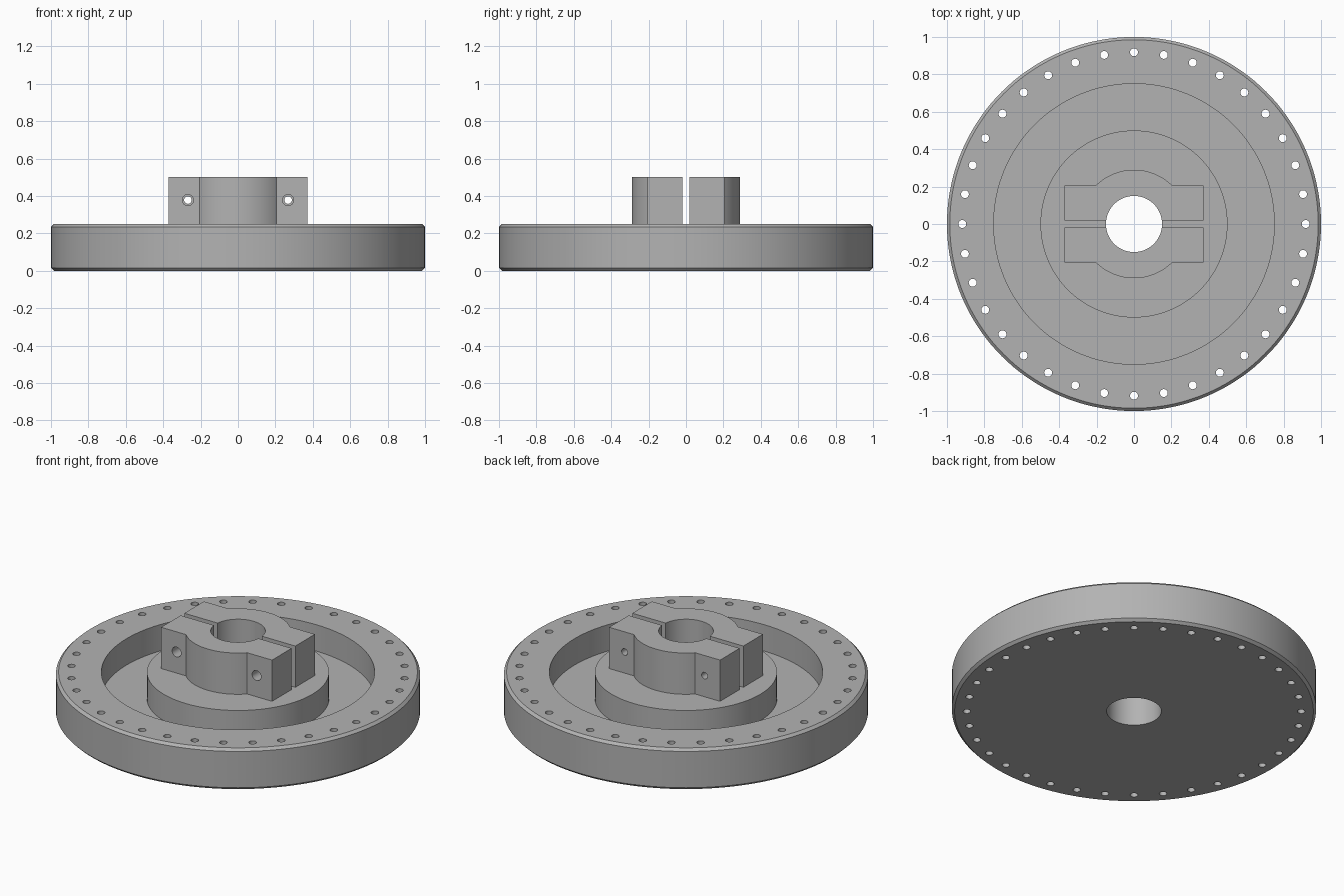
import bpy, bmesh
from math import sin, cos, asin, pi, radians
from mathutils import Matrix, Vector

cube = bpy.data.objects.get("Cube")
if cube:
    bpy.data.objects.remove(cube, do_unlink=True)

RIM_TOP = 0.25
CLAMP_TOP = 0.5
BORE = 0.15
GAP = 0.0175

metal = bpy.data.materials.new("plain grey metal")
metal.use_nodes = True
metal.diffuse_color = (0.45, 0.45, 0.45, 1)
metal.node_tree.nodes["Principled BSDF"].inputs["Base Color"].default_value = metal.diffuse_color


def make_object(name, bm):
    bmesh.ops.recalc_face_normals(bm, faces=bm.faces)
    mesh = bpy.data.meshes.new(name)
    bm.to_mesh(mesh)
    bm.free()
    obj = bpy.data.objects.new(name, mesh)
    mesh.materials.append(metal)
    bpy.context.collection.objects.link(obj)
    return obj


def add_rod(bm, radius, depth, matrix):
    bmesh.ops.create_cone(bm, cap_ends=True, segments=32, radius1=radius,
                          radius2=radius, depth=depth, matrix=matrix)


def drill(obj, cutter_bm):
    """Cut the holes, remove the cutter and shade the curved walls smooth."""
    cutter = make_object("hole_cutter", cutter_bm)
    cutter.hide_render = True
    mod = obj.modifiers.new("holes", "BOOLEAN")
    mod.object = cutter
    mod.operation = "DIFFERENCE"
    mod.solver = "EXACT"
    bpy.ops.object.select_all(action="DESELECT")
    obj.select_set(True)
    bpy.context.view_layer.objects.active = obj
    bpy.ops.object.modifier_apply(modifier=mod.name)
    bpy.data.objects.remove(cutter, do_unlink=True)
    bpy.ops.object.shade_smooth_by_angle(angle=radians(30))


# Turned wheel: bore, raised hub, annular recess and chamfered rim
chamfer = 0.015
floor = 0.09
profile = [(BORE, 0), (1 - chamfer, 0), (1, chamfer), (1, RIM_TOP - chamfer),
           (1 - chamfer, RIM_TOP), (0.75, RIM_TOP), (0.75, floor),
           (0.5, floor), (0.5, RIM_TOP), (BORE, RIM_TOP)]
bm = bmesh.new()
ring = [bm.verts.new((r, 0, z)) for r, z in profile]
edges = [bm.edges.new((v, ring[i - 1])) for i, v in enumerate(ring)]
bmesh.ops.spin(bm, geom=ring + edges, cent=(0, 0, 0), axis=(0, 0, 1),
               angle=2 * pi, steps=144, use_merge=True)
bmesh.ops.remove_doubles(bm, verts=bm.verts, dist=0.0001)
wheel = make_object("wheel_disc", bm)

# Circle of through holes in the rim
cutters = bmesh.new()
for i in range(36):
    a = radians(10 * i)
    add_rod(cutters, 0.021, 1, Matrix.Translation((0.918 * cos(a), 0.918 * sin(a), 0.1)))
drill(wheel, cutters)


def arc(radius, start, end, steps):
    return [(radius * cos(a), radius * sin(a))
            for a in (start + (end - start) * i / steps for i in range(steps + 1))]


def clamp_half(name, side, hole_radius):
    """Half of the split collar with a drilled ear at each end."""
    ear_x, ear_y, collar = 0.372, 0.205, 0.29
    inner, outer = asin(GAP / BORE), asin(ear_y / collar)
    outline = arc(BORE, inner, pi - inner, 40)
    outline += [(-ear_x, GAP), (-ear_x, ear_y)]
    outline += arc(collar, pi - outer, outer, 32)
    outline += [(ear_x, ear_y), (ear_x, GAP)]
    bm = bmesh.new()
    face = bm.faces.new([bm.verts.new((x, side * y, RIM_TOP)) for x, y in outline])
    grown = bmesh.ops.extrude_face_region(bm, geom=[face])["geom"]
    bmesh.ops.translate(bm, vec=Vector((0, 0, CLAMP_TOP - RIM_TOP)),
                        verts=[g for g in grown if isinstance(g, bmesh.types.BMVert)])
    half = make_object(name, bm)
    cutters = bmesh.new()
    for x in (-0.268, 0.268):
        add_rod(cutters, hole_radius, 0.3, Matrix.Translation((x, side * 0.12, 0.378))
                @ Matrix.Rotation(pi / 2, 4, "X"))
    drill(half, cutters)


# Clearance holes in the front half, narrower ones in the back half
clamp_half("front_clamp_half", -1, 0.03)
clamp_half("back_clamp_half", 1, 0.02)
